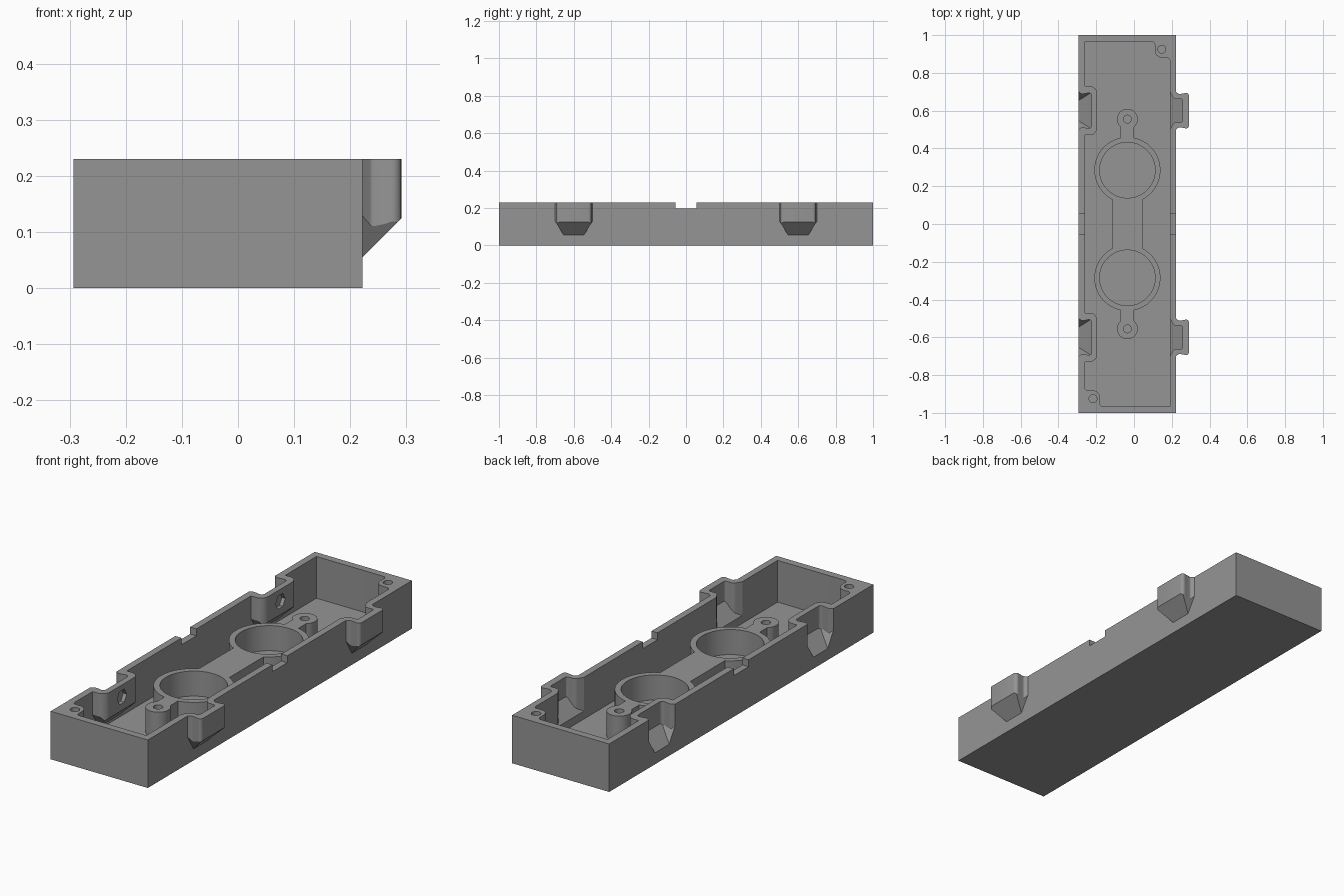
import bpy, bmesh, math
from mathutils import Vector, Matrix

if "Cube" in bpy.data.objects:
    bpy.data.objects.remove(bpy.data.objects["Cube"])

CX, TOP, FLOOR = -0.035, 0.23, 0.03      # tray centre line, rim height, floor height
grey = bpy.data.materials.new("mid_grey")
grey.diffuse_color = (0.30, 0.30, 0.30, 1)
grey.use_nodes = True
grey.node_tree.nodes["Principled BSDF"].inputs["Base Color"].default_value = grey.diffuse_color


def rounded(corners, steps=6):
    """Outline from (x, y, radius) corners, filleting those with a radius."""
    out, n = [], len(corners)
    for i, (x, y, r) in enumerate(corners):
        p = Vector((x, y, 0))
        if r == 0:
            out.append((x, y))
            continue
        a = (Vector((*corners[i - 1][:2], 0)) - p).normalized()
        b = (Vector((*corners[(i + 1) % n][:2], 0)) - p).normalized()
        half = a.angle(b) / 2
        t = r / math.tan(half)
        c = p + (a + b).normalized() * (r / math.sin(half))
        u, v = (p + a * t - c).normalized(), (p + b * t - c).normalized()
        for k in range(steps + 1):
            q = c + u.slerp(v, k / steps).normalized() * r
            out.append((q.x, q.y))
    return out


def mirror_y(half):
    """Close a symmetric outline given its y < 0 corners."""
    return rounded(half + [(x, -y, r) for x, y, r in reversed(half)])


def circle(x, y, r, n=48):
    return [(x + r * math.cos(2 * math.pi * i / n), y + r * math.sin(2 * math.pi * i / n))
            for i in range(n)]


def rect(x0, x1, y0, y1):
    return [(x0, y0), (x1, y0), (x1, y1), (x0, y1)]


def prism(name, outline, z0, z1, offset=(0, 0, 0), planes=()):
    """Extrude an outline upward, then trim it with (point, normal) planes."""
    bm = bmesh.new()
    face = bm.faces.new([bm.verts.new((x, y, z0)) for x, y in outline])
    ext = bmesh.ops.extrude_face_region(bm, geom=[face])
    for v in ext["geom"]:
        if isinstance(v, bmesh.types.BMVert):
            v.co.z = z1
    for co, no in planes:
        bmesh.ops.bisect_plane(bm, geom=bm.verts[:] + bm.edges[:] + bm.faces[:],
                               plane_co=co, plane_no=no, clear_outer=True)
        bmesh.ops.holes_fill(bm, edges=[e for e in bm.edges if e.is_boundary], sides=0)
    bmesh.ops.translate(bm, verts=bm.verts, vec=offset)
    bmesh.ops.recalc_face_normals(bm, faces=bm.faces)
    return to_object(name, bm)


def to_object(name, bm):
    mesh = bpy.data.meshes.new(name)
    bm.to_mesh(mesh)
    bm.free()
    mesh.materials.append(grey)
    ob = bpy.data.objects.new(name, mesh)
    bpy.context.collection.objects.link(ob)
    return ob


def combine(target, tool, operation):
    mod = target.modifiers.new("bool", "BOOLEAN")
    mod.operation, mod.solver, mod.object = operation, "EXACT", tool
    bpy.context.view_layer.objects.active = target
    bpy.ops.object.modifier_apply(modifier=mod.name)
    bpy.data.objects.remove(tool)


def add(tool):
    combine(tray, tool, "UNION")


def cut(tool):
    combine(tray, tool, "DIFFERENCE")


def sides(y, z):
    """Trim planes chamfering the lower ends of a tab."""
    return [((0, s * y, z), (0, s * 0.06, -0.0375)) for s in (1, -1)]


# Tray shell, with screw blocks in two opposite cavity corners
tray = prism("tray_base", rect(-0.293, 0.222, -1, 1), 0, TOP)
half_cavity = [(0.19, -0.965, 0), (0.19, 0.88, 0.015), (0.11, 0.88, 0.04), (0.11, 0.965, 0.015)]
cavity = rounded(half_cavity + [(2 * CX - x, -y, r) for x, y, r in half_cavity])
cut(prism("cavity", cavity, FLOOR, 0.4))

# Raised mount: two cups joined by a web, each with a screw boss
RY, RR, BY, BR, WEB, NECK = 0.285, 0.175, 0.555, 0.055, 0.08, 0.036


def arc(cy, r, a0, a1, n):
    return [(r * math.cos(a0 + (a1 - a0) * i / n), cy + r * math.sin(a0 + (a1 - a0) * i / n))
            for i in range(n + 1)]


quarter = (arc(RY, RR, -math.acos(WEB / RR), math.acos(NECK / RR), 28)
           + arc(BY, BR, -math.acos(NECK / BR), math.pi / 2, 14))
upper = quarter + [(-x, y) for x, y in reversed(quarter[:-1])]
mount = upper + [(-x, -y) for x, y in upper]
add(prism("mount", mount, 0.015, 0.15, (CX, 0, 0)))

# Side tabs (right) and the matching sockets (left)
tab = mirror_y([(0.205, -0.1, 0), (0.222, -0.1, 0), (0.238, -0.088, 0.01),
                (0.262, -0.091, 0), (0.291, -0.0975, 0.015)])
tab_planes = [((0.222, 0, 0.055), (1, 0, -1))] + sides(0.0975, 0.125)
tab_hollow = mirror_y([(0.17, -0.098, 0), (0.19, -0.098, 0), (0.212, -0.062, 0.02),
                       (0.257, -0.062, 0.008)])
bump = mirror_y([(-0.28, -0.13, 0), (-0.195, -0.13, 0.04)])
bump_planes = [((-0.26, 0, 0.043), (1, 0, -1))] + sides(0.13, 0.12)

for s in (1, -1):
    y = 0.6 * s
    add(prism("tab", tab, 0.02, TOP, (0, y, 0), tab_planes))
    add(prism("socket_wall", bump, 0.02, TOP, (0, y, 0), bump_planes))
    cut(prism("tab_hollow", tab_hollow, FLOOR + 0.005, 0.4, (0, y, 0),
              [((0.19, 0, 0.068), (1, 0, -1))]))
    cut(prism("socket", tab, 0.02, 0.4, (-0.515, y, 0), tab_planes))
    # Hexagonal recess in the socket wall
    bm = bmesh.new()
    bmesh.ops.create_cone(bm, cap_ends=True, segments=6, radius1=0.036, radius2=0.036, depth=0.04,
                          matrix=Matrix.Translation((-0.193, y, 0.172))
                          @ Matrix.Rotation(math.pi / 2, 4, "Y"))
    cut(to_object("recess", bm))
    # Cup, boss screw hole and corner screw hole
    cut(prism("cup", circle(CX, RY * s, 0.147, 64), FLOOR, 0.4))
    cut(prism("boss_hole", circle(CX, BY * s, 0.021, 24), 0.05, 0.4))
    cut(prism("corner_hole", circle(CX + 0.182 * s, 0.925 * s, 0.021, 24), 0.08, 0.4))

# Cable notch across both long walls
cut(prism("notch", rect(-0.4, 0.4, -0.056, 0.056), 0.197, 0.4))

# Smooth curved walls, keep edges sharp
bpy.ops.object.select_all(action="DESELECT")
tray.select_set(True)
bpy.context.view_layer.objects.active = tray
bpy.ops.object.shade_smooth_by_angle(angle=math.radians(30))
